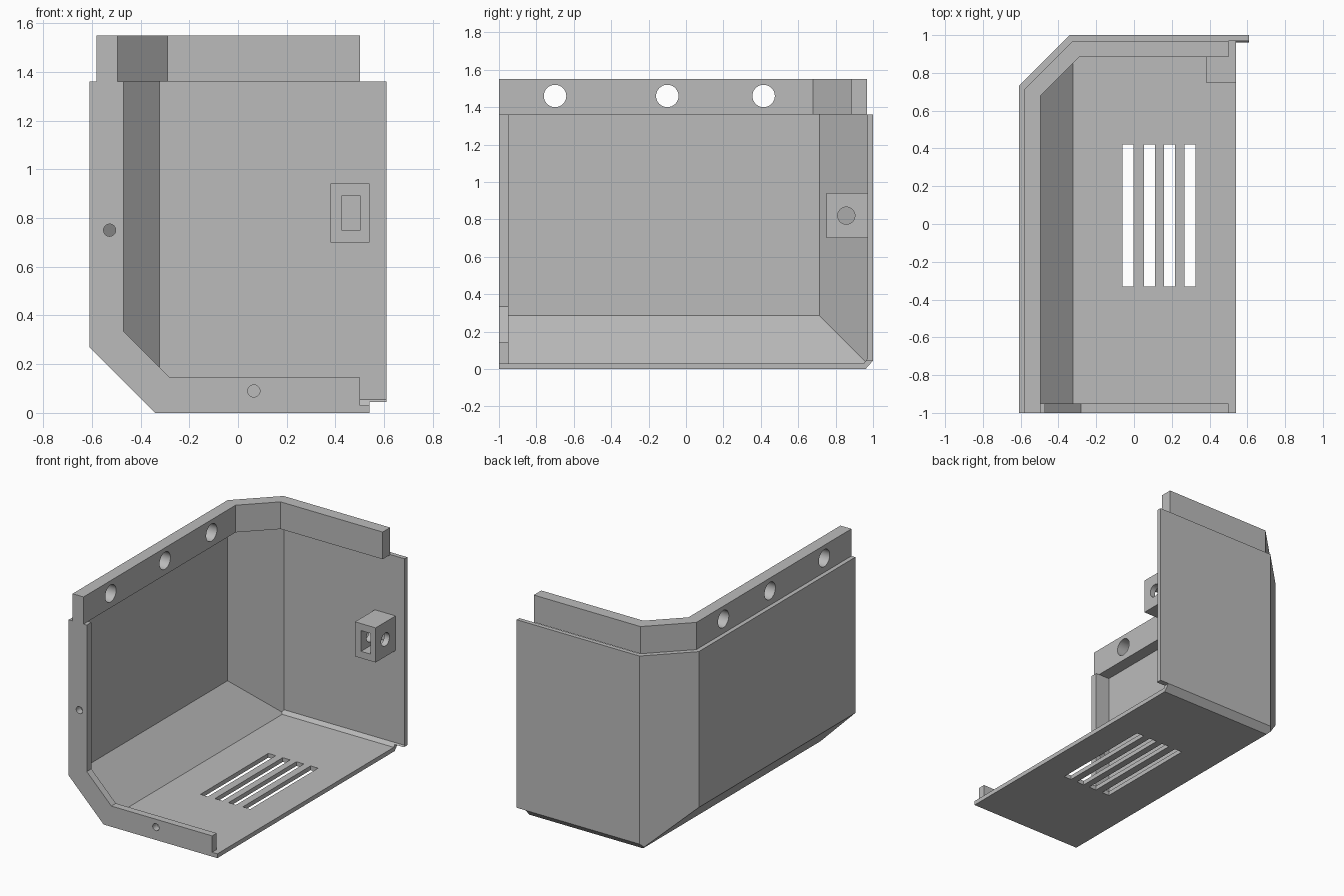
import bpy, bmesh, math
from mathutils import Vector, Matrix

if "Cube" in bpy.data.objects:
    bpy.data.objects.remove(bpy.data.objects["Cube"], do_unlink=True)

grey = bpy.data.materials.new("plain_grey")
grey.use_nodes = True
COLOUR = (0.5, 0.5, 0.5, 1)
grey.diffuse_color = COLOUR
grey.node_tree.nodes["Principled BSDF"].inputs["Base Color"].default_value = COLOUR


def finish(name, bm):
    bmesh.ops.recalc_face_normals(bm, faces=bm.faces[:])
    mesh = bpy.data.meshes.new(name)
    bm.to_mesh(mesh)
    bm.free()
    mesh.materials.append(grey)
    obj = bpy.data.objects.new(name, mesh)
    bpy.context.scene.collection.objects.link(obj)
    return obj


def block(name, x, y, z, bevels=()):
    """Box from ranges, trimmed by (point, outward normal) planes."""
    bm = bmesh.new()
    bmesh.ops.create_cube(bm, size=1)
    for v in bm.verts:
        v.co = Vector(r[0] if c < 0 else r[1] for c, r in zip(v.co, (x, y, z)))
    for point, normal in bevels:
        bmesh.ops.bisect_plane(bm, geom=bm.verts[:] + bm.edges[:] + bm.faces[:],
                               plane_co=point, plane_no=normal, clear_outer=True)
        bmesh.ops.holes_fill(bm, edges=[e for e in bm.edges if e.is_boundary])
    return finish(name, bm)


def prism(name, outline, z0, z1):
    bm = bmesh.new()
    face = bm.faces.new([bm.verts.new((px, py, z0)) for px, py in outline])
    side = bmesh.ops.extrude_face_region(bm, geom=[face])["geom"]
    bmesh.ops.translate(bm, vec=(0, 0, z1 - z0),
                        verts=[g for g in side if isinstance(g, bmesh.types.BMVert)])
    return finish(name, bm)


def drill(centre, radius, depth, axis):
    turn = Matrix.Rotation(math.pi / 2, 4, "Y" if axis == "X" else "X")
    bm = bmesh.new()
    bmesh.ops.create_cone(bm, cap_ends=True, segments=32, radius1=radius,
                          radius2=radius, depth=depth,
                          matrix=Matrix.Translation(centre) @ turn)
    return finish("drill", bm)


def carve(obj, cutters):
    """Subtract every cutter, bake the result and discard the cutters."""
    for cutter in cutters:
        cutter.hide_render = True
        mod = obj.modifiers.new("cut", "BOOLEAN")
        mod.operation, mod.solver, mod.object = "DIFFERENCE", "EXACT", cutter
    graph = bpy.context.evaluated_depsgraph_get()
    baked = bpy.data.meshes.new_from_object(obj.evaluated_get(graph))
    obj.modifiers.clear()
    obj.data = baked
    for cutter in cutters:
        bpy.data.objects.remove(cutter, do_unlink=True)
    bpy.ops.object.select_all(action="DESELECT")
    obj.select_set(True)
    bpy.context.view_layer.objects.active = obj
    bpy.ops.object.shade_smooth_by_angle(angle=math.radians(30))


# Shell: bevelled outer block hollowed by a parallel cavity
shell = block("shell", (-0.61, 0.61), (-1, 1), (0, 1.36), [
    ((-0.61, 0, 0.27), (-1, 0, -1)),
    ((-0.61, 0.73, 0), (-1, 1, 0)),
    ((0, 0.96, 0), (0, 0.045, -0.04))])
cavity = block("cavity", (-0.58, 2), (-0.95, 0.97), (0.03, 2), [
    ((-0.58, 0, 0.287), (-1, 0, -1)),
    ((-0.58, 0.713, 0), (-1, 1, 0)),
    ((0, 0.95, 0.03), (0, 0.025, -0.02))])
# Front opening leaves the flange standing
opening = block("opening", (-0.47, 2), (-2, -0.9), (0.145, 3),
                [((-0.47, 0, 0.335), (-1, 0, -1))])
flange_end = block("flange_end", (0.5, 2), (-2, -0.9), (0.03, 3))
floor_end = block("floor_end", (0.54, 2), (-2, 2), (-1, 0.045))
slots = [block("slot", (x, x + 0.058), (-0.33, 0.42), (-0.1, 0.1))
         for x in (-0.06, 0.052, 0.158, 0.268)]
screw_holes = [drill((x, -1, z), 0.025, 0.3, "Y")
               for x, z in ((-0.527, 0.75), (0.065, 0.09))]
carve(shell, [cavity, opening, flange_end, floor_end] + slots + screw_holes)

# Upper rim band with mounting holes in its side
rim = prism("rim_band", [(-0.58, -1), (-0.58, 0.713), (-0.325, 0.968), (0.5, 0.968),
                         (0.5, 0.885), (-0.29, 0.885), (-0.495, 0.68), (-0.495, -1)],
            1.36, 1.55)
carve(rim, [drill((-0.54, y, 1.46), 0.06, 0.3, "X") for y in (-0.7, -0.1, 0.415)])

# Latch block on the back wall, with a front pocket and a cross hole
latch = block("latch_block", (0.38, 0.54), (0.75, 0.975), (0.7, 0.942))
carve(latch, [block("pocket", (0.427, 0.5), (0.5, 0.97), (0.748, 0.893)),
              drill((0.46, 0.857, 0.82), 0.046, 0.5, "X")])
